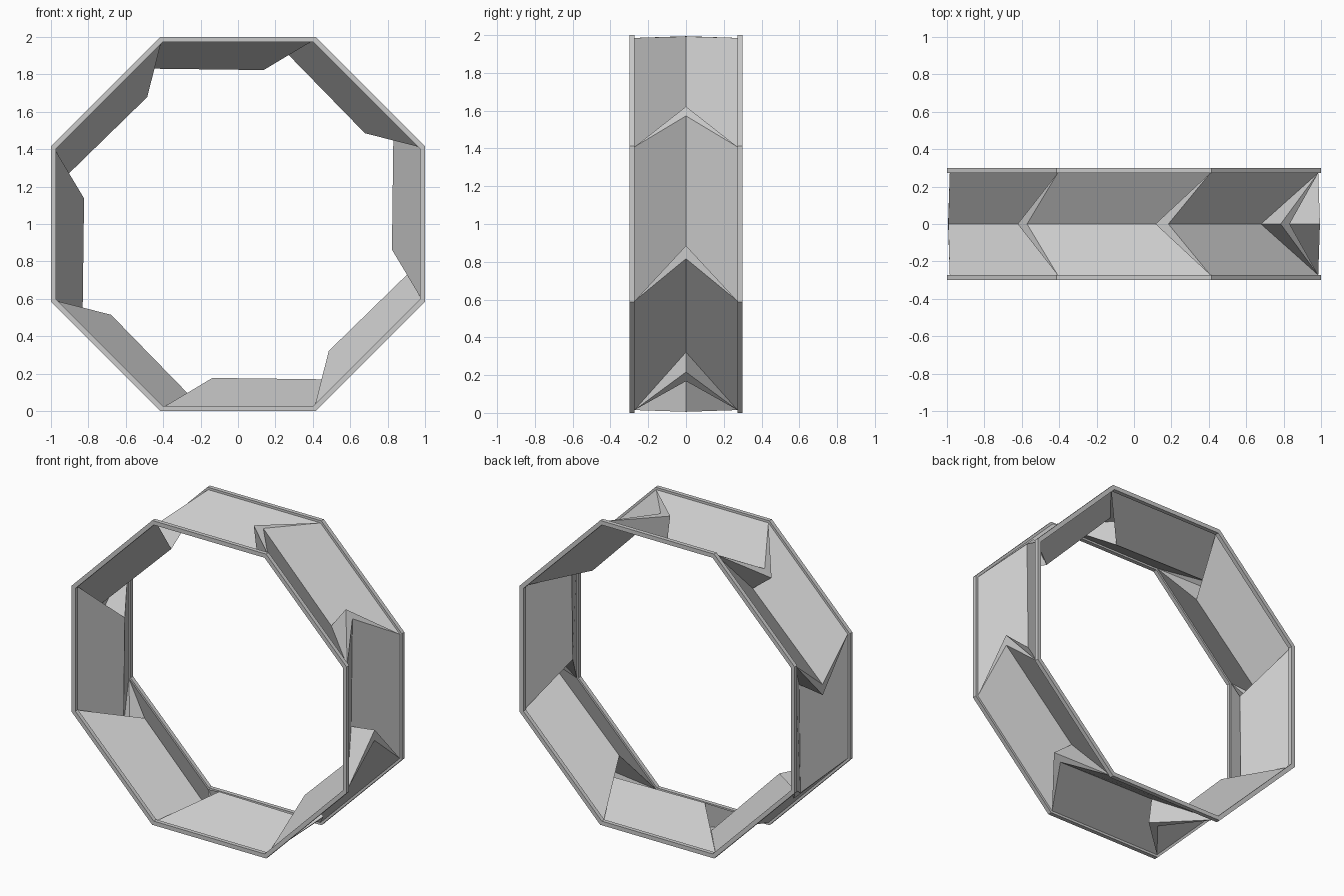
import bpy
import bmesh
from math import pi, sin, cos, tan

SIDES = 8
HALF_WIDTH = 0.30      # outer face of the rims
RIM = 0.027            # rim bar thickness
EDGE_Y = HALF_WIDTH - RIM
EDGE_H = 0.985         # apothem where the folded sheet meets the rims

cube = bpy.data.objects.get("Cube")
if cube:
    bpy.data.objects.remove(cube, do_unlink=True)

grey = bpy.data.materials.new("plain_grey")
grey.use_nodes = True
colour = (0.6, 0.6, 0.6, 1.0)
grey.diffuse_color = colour
grey.node_tree.nodes["Principled BSDF"].inputs["Base Color"].default_value = colour


def place(side, along, y, height):
    """Point on a side of the ring, turned clockwise about the y axis."""
    a = 2 * pi * side / SIDES
    return (along * cos(a) + height * sin(a), y,
            1 + height * cos(a) - along * sin(a))


def finish(name, bm, recalc=False):
    bmesh.ops.remove_doubles(bm, verts=bm.verts, dist=1e-4)
    if recalc:
        bmesh.ops.recalc_face_normals(bm, faces=bm.faces)
    mesh = bpy.data.meshes.new(name)
    bm.to_mesh(mesh)
    bm.free()
    mesh.materials.append(grey)
    obj = bpy.data.objects.new(name, mesh)
    bpy.context.collection.objects.link(obj)


# Octagonal rims: a square section carried round the ring
def build_rim(name, y0, y1):
    bm = bmesh.new()
    section = [(y0, 1.0), (y1, 1.0), (y1, 1.0 - RIM), (y0, 1.0 - RIM)]
    rings = [[bm.verts.new(place(s, h * tan(pi / SIDES), y, h)) for y, h in section]
             for s in range(SIDES)]
    for s in range(SIDES):
        here, there = rings[s], rings[(s + 1) % SIDES]
        for k in range(4):
            n = (k + 1) % 4
            bm.faces.new((here[k], here[n], there[n], there[k]))
    finish(name, bm, recalc=True)


build_rim("front_rim", -HALF_WIDTH, -EDGE_Y)
build_rim("back_rim", EDGE_Y, HALF_WIDTH)

# Folded sheet: a valley panel per side, joined by a wall and a flap
START = (-0.572, 0.832)    # valley start (along, height)
END = (0.137, 0.823)       # valley end
TIP = (-0.622, 0.784)      # flap tip of a panel's start

bm = bmesh.new()
half = EDGE_H * tan(pi / SIDES)
for s in range(SIDES):
    for sign in (-1, 1):
        y = sign * EDGE_Y
        left = place(s, -half, y, EDGE_H)
        right = place(s, half, y, EDGE_H)
        start, end = (place(s, p[0], 0, p[1]) for p in (START, END))
        next_start, next_tip = (place(s + 1, p[0], 0, p[1]) for p in (START, TIP))
        panel = (left, right, end, start)
        wall = (end, right, next_tip)
        flap = (next_tip, right, next_start)
        for points in (panel, wall, flap):
            if sign > 0:
                points = points[::-1]
            bm.faces.new([bm.verts.new(p) for p in points])
finish("folded_panels", bm)
